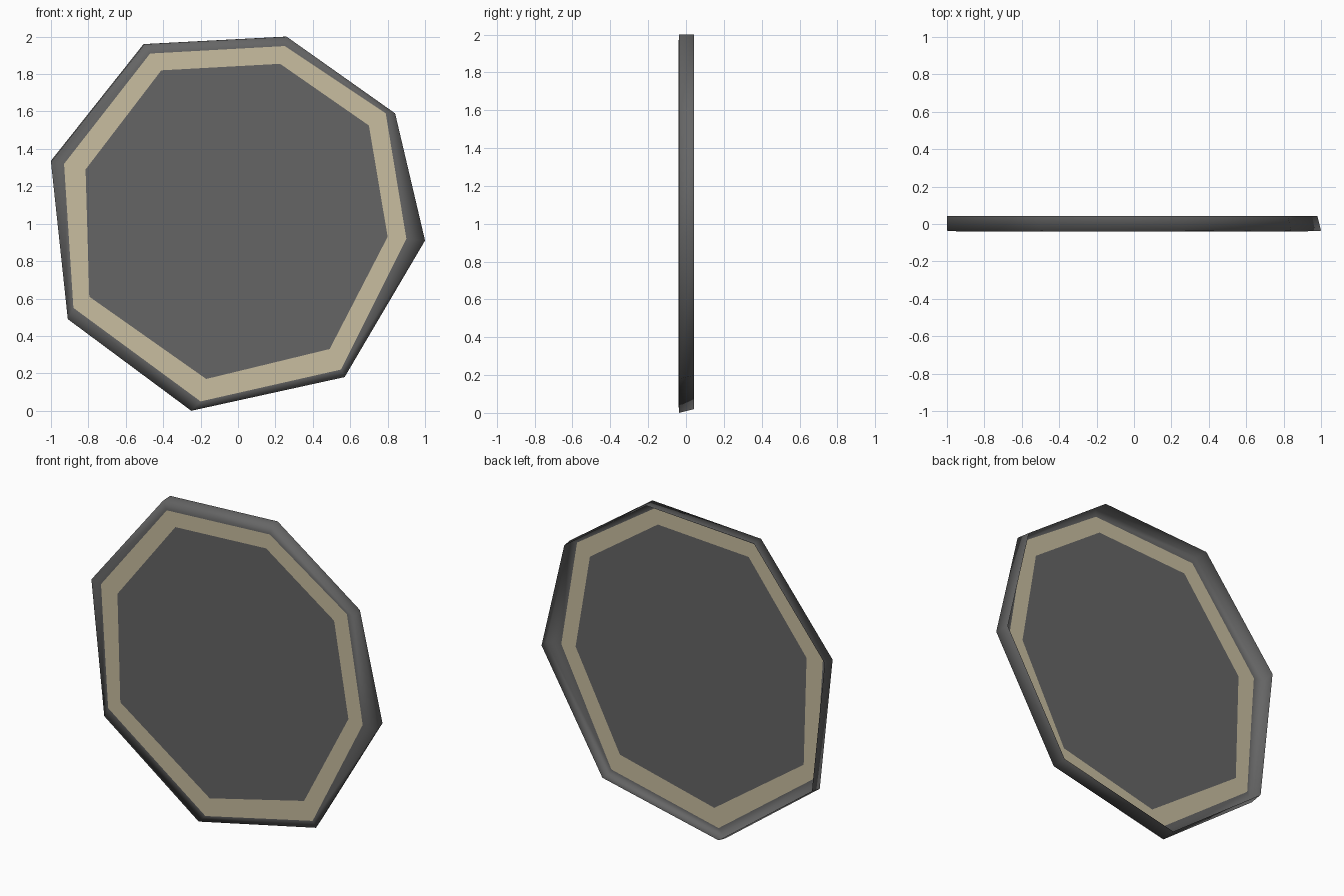
import bpy, bmesh

if "Cube" in bpy.data.objects:
    bpy.data.objects.remove(bpy.data.objects["Cube"])

# Octagon outlines (x, z), clockwise from the left corner
OUTER = [(-1, 1.33), (-.5, 1.96), (.26, 2), (.84, 1.59), (1, .91), (.57, .18), (-.25, 0), (-.91, .49)]
BAND_OUT = [(-.93, 1.32), (-.47, 1.91), (.25, 1.95), (.79, 1.59), (.90, .92), (.55, .22), (-.2, .05), (-.88, .55)]
BAND_IN = [(-.815, 1.29), (-.41, 1.82), (.225, 1.855), (.70, 1.525), (.80, .93), (.49, .33), (-.17, .17), (-.795, .61)]
# The rear lip draws in a little towards the lower right
LIP = [(-1 + (x + 1) * .99, 2 - (2 - z) * .99) for x, z in OUTER]
FRONT, BACK = -.04, .043


def material(name, rgb):
    m = bpy.data.materials.new(name)
    m.diffuse_color = (*rgb, 1)
    m.use_nodes = True
    m.node_tree.nodes["Principled BSDF"].inputs["Base Color"].default_value = m.diffuse_color
    return m


def sheet(name, loops, mat, fill=False, smooth=False):
    """Bridge successive octagon loops given as (outline, y)."""
    bm = bmesh.new()
    rings = [[bm.verts.new((x, y, z)) for x, z in pts] for pts, y in loops]
    for a, b in zip(rings, rings[1:]):
        for i in range(8):
            j = (i + 1) % 8
            bm.faces.new((a[i], a[j], b[j], b[i]))
    if fill:
        bm.faces.new(rings[-1])
    for f in bm.faces:
        f.smooth = smooth
    me = bpy.data.meshes.new(name)
    bm.to_mesh(me)
    bm.free()
    ob = bpy.data.objects.new(name, me)
    bpy.context.collection.objects.link(ob)
    me.materials.append(mat)
    return ob


dark = material("dark_grey", (.13, .13, .13))
cream = material("cream", (.58, .51, .35))

# Rim: open-backed side wall folding into the front border
sheet("rim", [(LIP, BACK), (OUTER, FRONT + .004), (BAND_OUT, FRONT)], dark, smooth=True)
# Cream band and centre panel
sheet("band", [(BAND_OUT, FRONT), (BAND_IN, FRONT)], cream)
sheet("panel", [(BAND_IN, FRONT)], dark, fill=True)
